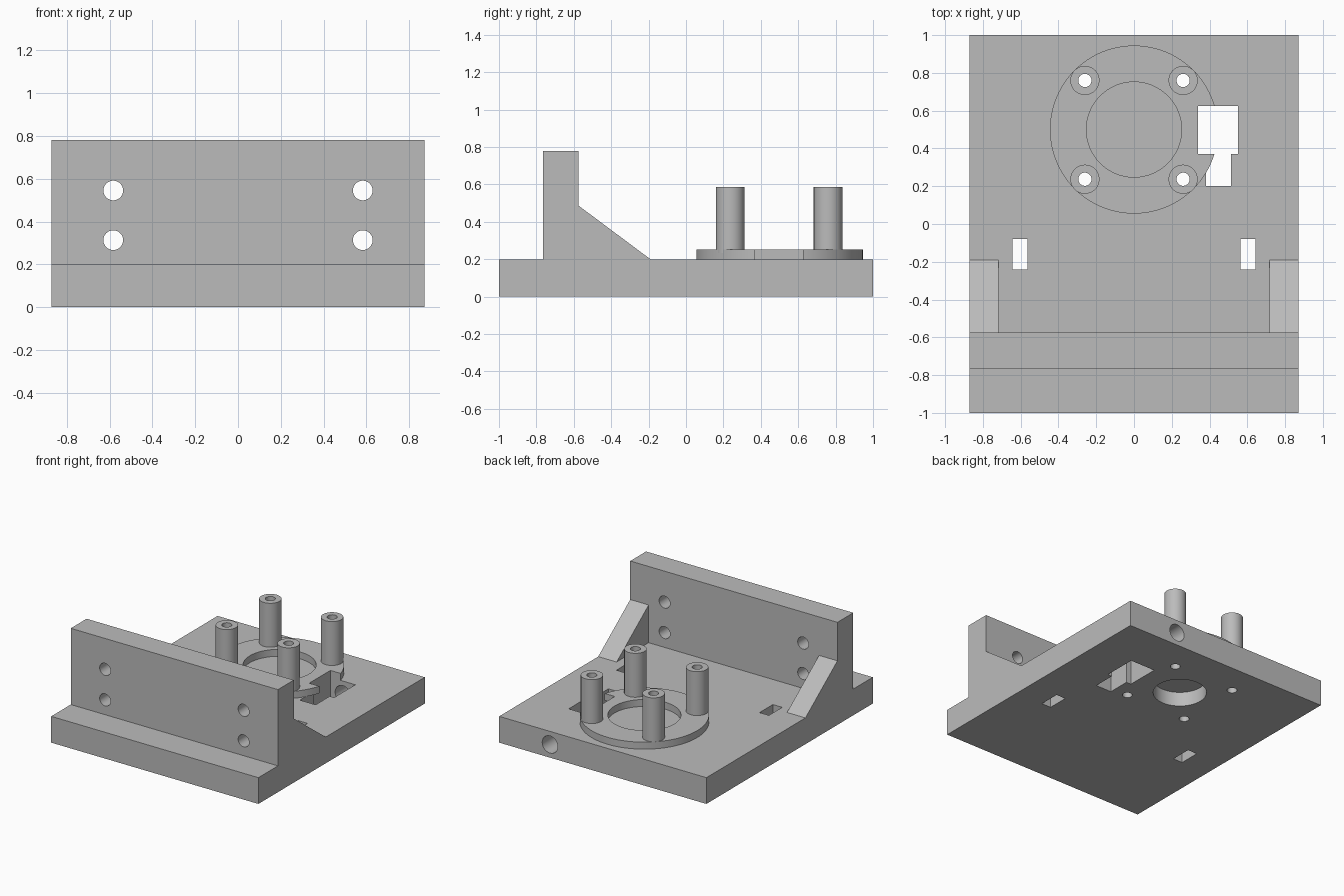
import bpy
import bmesh
from mathutils import Matrix, Vector

if "Cube" in bpy.data.objects:
    bpy.data.objects.remove(bpy.data.objects["Cube"], do_unlink=True)

HALF_W = 0.872       # half width of the plate
TOP = 0.2            # plate thickness
FLANGE_Y = 0.5       # centre of the motor flange
FLANGE_TOP = 0.253

grey = bpy.data.materials.new("plain grey")
grey.use_nodes = True
grey.diffuse_color = (0.5, 0.5, 0.5, 1)
grey.node_tree.nodes["Principled BSDF"].inputs["Base Color"].default_value = grey.diffuse_color


def finish(name, bm):
    bmesh.ops.recalc_face_normals(bm, faces=bm.faces)
    mesh = bpy.data.meshes.new(name)
    bm.to_mesh(mesh)
    bm.free()
    mesh.materials.append(grey)
    obj = bpy.data.objects.new(name, mesh)
    bpy.context.scene.collection.objects.link(obj)
    return obj


def prism(name, profile, x0, x1):
    """Extrude a (y, z) outline along x."""
    bm = bmesh.new()
    face = bm.faces.new([bm.verts.new((x0, y, z)) for y, z in profile])
    ext = bmesh.ops.extrude_face_region(bm, geom=[face])
    moved = [v for v in ext["geom"] if isinstance(v, bmesh.types.BMVert)]
    bmesh.ops.translate(bm, verts=moved, vec=(x1 - x0, 0, 0))
    return finish(name, bm)


def box(name, x0, x1, y0, y1, z0, z1):
    return prism(name, [(y0, z0), (y1, z0), (y1, z1), (y0, z1)], x0, x1)


def cylinder(name, start, end, radius, sides=48):
    start, end = Vector(start), Vector(end)
    axis = end - start
    turn = axis.to_track_quat("Z", "Y").to_matrix().to_4x4()
    bm = bmesh.new()
    bmesh.ops.create_cone(bm, cap_ends=True, segments=sides, radius1=radius,
                          radius2=radius, depth=axis.length,
                          matrix=Matrix.Translation((start + end) / 2) @ turn)
    return finish(name, bm)


def cut(target, cutter):
    mod = target.modifiers.new("cut", "BOOLEAN")
    mod.operation = "DIFFERENCE"
    mod.solver = "EXACT"
    mod.object = cutter
    bpy.context.view_layer.objects.active = target
    bpy.ops.object.modifier_apply(modifier=mod.name)
    bpy.data.objects.remove(cutter, do_unlink=True)


# Plate and upright wall as one extruded outline
body = prism("plate_and_wall",
             [(-1, 0), (1, 0), (1, TOP), (-0.575, TOP), (-0.575, 0.78),
              (-0.765, 0.78), (-0.765, TOP), (-1, TOP)], -HALF_W, HALF_W)
parts = [body]

# Sloped braces, wall holes and strap slots on both sides
for side, label in ((-1, "right"), (1, "left")):
    xs = sorted((side * 0.717, side * HALF_W))
    parts.append(prism(label + "_brace",
                       [(-0.575, TOP), (-0.19, TOP), (-0.575, 0.487)], *xs))
    for z in (0.313, 0.545):
        x = side * 0.583
        cut(body, cylinder("cutter", (x, -0.9, z), (x, -0.4, z), 0.046))
    xs = sorted((side * 0.563, side * 0.642))
    cut(body, box("cutter", *xs, -0.24, -0.08, -0.1, 0.3))

# Round flange with a wide centre opening
flange = cylinder("flange", (0, FLANGE_Y, TOP), (0, FLANGE_Y, FLANGE_TOP), 0.445, 96)
cut(flange, cylinder("cutter", (0, FLANGE_Y, 0.1), (0, FLANGE_Y, 0.4), 0.252, 64))
parts.append(flange)

# Blind recess under the plate
cut(body, cylinder("cutter", (0, FLANGE_Y, -0.1), (0, FLANGE_Y, 0.11), 0.187, 64))

# Switch pocket through plate and flange, slot through the plate only
for target in (body, flange):
    cut(target, box("cutter", 0.34, 0.55, 0.37, 0.625, -0.1, 0.4))
cut(body, box("cutter", 0.38, 0.513, 0.2, 0.4, -0.1, 0.3))

# Cable bore from the back edge into the pocket
cut(body, cylinder("cutter", (0.445, 0.5, 0.1), (0.445, 1.1, 0.1), 0.065))

# Four hollow posts, drilled through to the underside
for x, side in ((-0.26, "right"), (0.26, "left")):
    for y, end in ((0.237, "front"), (0.76, "back")):
        post = cylinder(f"{end}_{side}_post", (x, y, FLANGE_TOP - 0.02), (x, y, 0.587), 0.077)
        parts.append(post)
        for target in (body, flange, post):
            cut(target, cylinder("cutter", (x, y, -0.1), (x, y, 0.7), 0.035, 32))

# Smooth the round walls and keep hard edges
bpy.ops.object.select_all(action="DESELECT")
for obj in parts:
    obj.select_set(True)
bpy.context.view_layer.objects.active = body
bpy.ops.object.shade_smooth_by_angle(angle=0.6)
